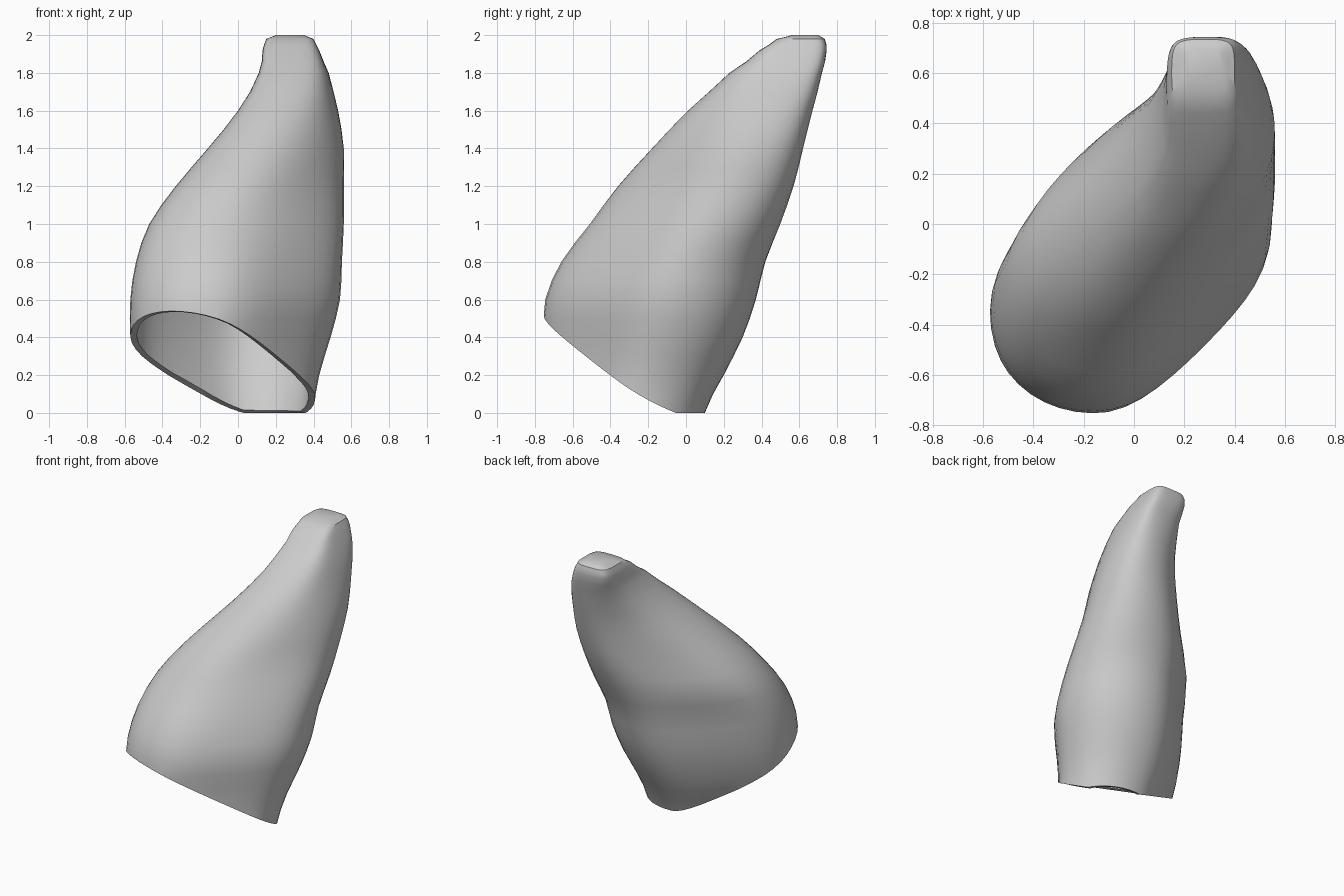
import bpy, bmesh, math
from mathutils import Vector

cube = bpy.data.objects.get("Cube")
if cube:
    bpy.data.objects.remove(cube, do_unlink=True)

SIDES = 48

# Level sections of the horn:
# height, x range, y range, skew angle, flattening of both broad sides, boxiness
SECTIONS = [
    (0.00, -0.50, 0.40, -0.79, 0.10, 74, 0.06, 0.0),
    (0.20, -0.55, 0.43, -0.77, 0.20, 75, 0.06, 0.0),
    (0.40, -0.57, 0.49, -0.755, 0.30, 75, 0.06, 0.0),
    (0.60, -0.57, 0.54, -0.745, 0.37, 75, 0.06, 0.0),
    (0.80, -0.54, 0.55, -0.66, 0.42, 74, 0.06, 0.0),
    (1.00, -0.47, 0.56, -0.51, 0.50, 72, 0.05, 0.03),
    (1.20, -0.33, 0.56, -0.36, 0.57, 70, 0.05, 0.06),
    (1.40, -0.16, 0.56, -0.18, 0.62, 70, 0.03, 0.1),
    (1.60, 0.00, 0.53, 0.01, 0.67, 72, 0.01, 0.15),
    (1.80, 0.11, 0.48, 0.23, 0.72, 78, 0.00, 0.3),
    (1.92, 0.13, 0.43, 0.39, 0.745, 86, 0.00, 0.4),
    (1.98, 0.15, 0.40, 0.48, 0.735, 88, 0.00, 0.4),
    (2.00, 0.20, 0.35, 0.56, 0.70, 88, 0.00, 0.4),
]


def swell(c, box):
    """Make a round section boxier."""
    return c * (1 + box - box * c * c)


def bump(t, start, end):
    """Smooth hump between two angles, zero elsewhere."""
    s = (t - start) / (end - start)
    return math.sin(math.pi * s) ** 2 if 0 < s < 1 else 0


def blend(a, b, c, d, t):
    """Smooth curve through b and c."""
    return b + t / 2 * (c - a + t * (2*a - 5*b + 4*c - d + t * (3 * (b - c) + d - a)))


def ring(bm, z, x0, x1, y0, y1, skew, flat, box):
    verts = []
    skew = math.radians(skew)
    for i in range(SIDES):
        t = math.tau * i / SIDES
        x = (x0 + x1) / 2 + (x1 - x0) / 2 * swell(math.cos(t), box)
        y = (y0 + y1) / 2 + (y1 - y0) / 2 * swell(math.cos(t - skew), box)
        dent = bump(t, skew, math.pi) - bump(t, math.pi + skew, math.tau)
        dent *= flat * math.sqrt(0.5)
        verts.append(bm.verts.new((x + dent, y - dent, z)))
    return verts


# Material
grey = bpy.data.materials.new("pale_grey")
grey.use_nodes = True
grey.diffuse_color = (0.6, 0.6, 0.6, 1)
grey.node_tree.nodes["Principled BSDF"].inputs["Base Color"].default_value = (0.6, 0.6, 0.6, 1)

# Lofted shell with a closed tip, one extra section between each pair
bm = bmesh.new()
last = len(SECTIONS) - 1
rings = []
for k in range(last):
    near = [SECTIONS[min(max(k + n, 0), last)] for n in (-1, 0, 1, 2)]
    rings.append(ring(bm, *SECTIONS[k]))
    middle = [blend(*values, 0.5) for values in zip(*near)]
    middle[0] = (near[1][0] + near[2][0]) / 2
    rings.append(ring(bm, *middle))
rings.append(ring(bm, *SECTIONS[last]))
for low, high in zip(rings, rings[1:]):
    for i in range(SIDES):
        j = (i + 1) % SIDES
        bm.faces.new((low[i], low[j], high[j], high[i]))
bm.faces.new(rings[-1])

# Slanted open mouth
bmesh.ops.bisect_plane(
    bm, geom=bm.verts[:] + bm.edges[:] + bm.faces[:], dist=0.0001,
    plane_co=Vector((0, 0, 0.06)), plane_no=Vector((0.25, 0.55, 1)).normalized(),
    clear_inner=True)
bmesh.ops.remove_doubles(bm, verts=bm.verts[:], dist=0.004)
bmesh.ops.recalc_face_normals(bm, faces=bm.faces[:])

mesh = bpy.data.meshes.new("hollow_horn")
bm.to_mesh(mesh)
bm.free()
horn = bpy.data.objects.new("hollow_horn", mesh)
bpy.context.collection.objects.link(horn)
mesh.materials.append(grey)

# Wall thickness
wall = horn.modifiers.new("wall", "SOLIDIFY")
wall.thickness = 0.035
wall.offset = -1

bpy.ops.object.select_all(action="DESELECT")
bpy.context.view_layer.objects.active = horn
horn.select_set(True)
bpy.ops.object.modifier_apply(modifier="wall")
bpy.ops.object.shade_smooth_by_angle(angle=math.radians(40))
